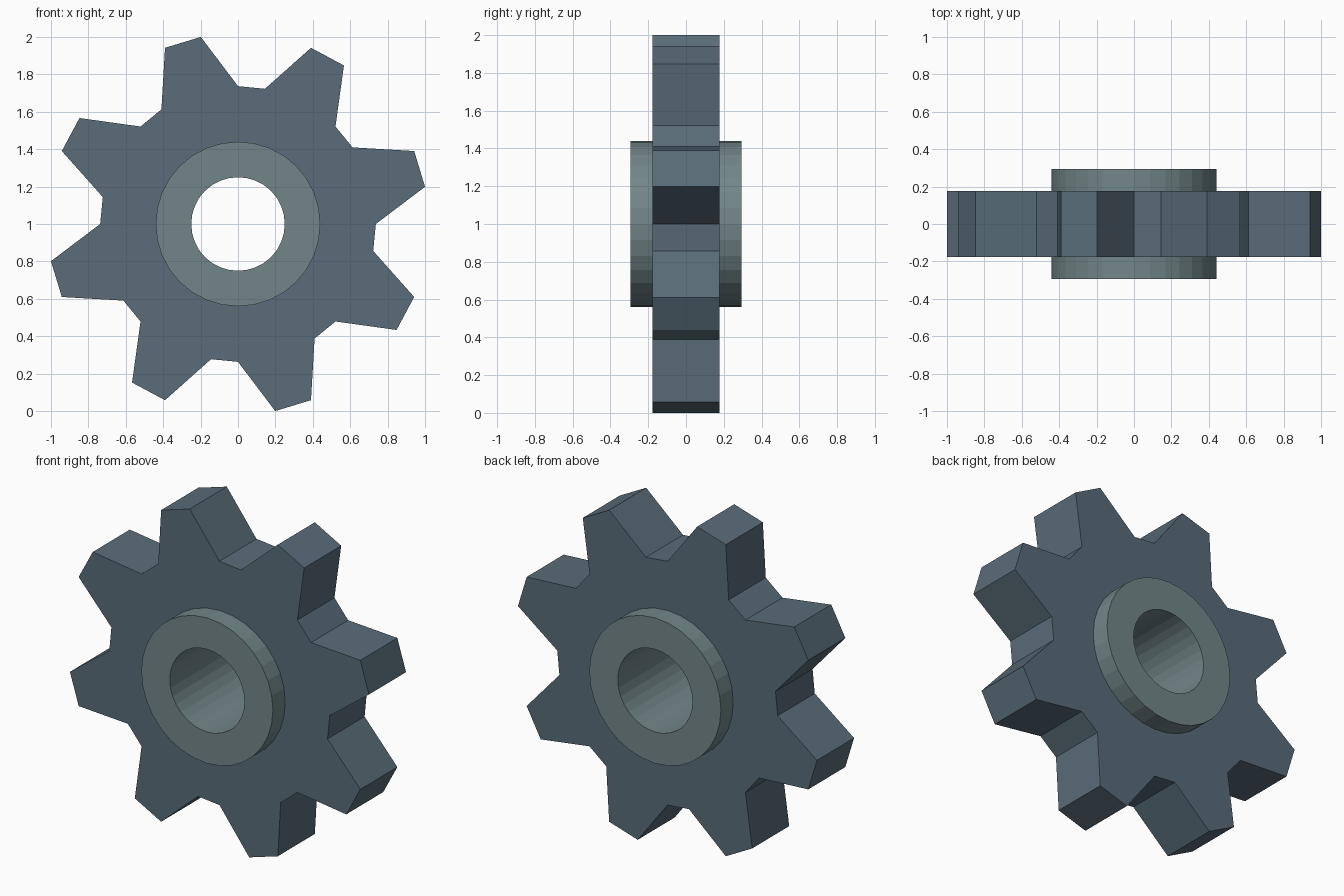
import bpy
import bmesh
from math import cos, sin, pi

if "Cube" in bpy.data.objects:
    bpy.data.objects.remove(bpy.data.objects["Cube"])

STEPS = 32          # sides of every ring; four steps per tooth
CENTRE_Z = 1.0


def material(name, colour):
    mat = bpy.data.materials.new(name)
    mat.diffuse_color = (*colour, 1)
    mat.use_nodes = True
    mat.node_tree.nodes["Principled BSDF"].inputs["Base Color"].default_value = mat.diffuse_color
    return mat


def ring(name, outer_radius, inner_radius, half_depth, mat):
    """Flat ring along y; outer_radius is a function of the step number."""
    bm = bmesh.new()

    def loop(radius, y):
        return [bm.verts.new((radius(i) * cos(2 * pi * i / STEPS), y,
                              radius(i) * sin(2 * pi * i / STEPS)))
                for i in range(STEPS)]

    def inner(i):
        return inner_radius

    loops = [loop(outer_radius, -half_depth), loop(outer_radius, half_depth),
             loop(inner, half_depth), loop(inner, -half_depth)]
    for k in range(4):
        a, b = loops[k], loops[(k + 1) % 4]
        for i in range(STEPS):
            j = (i + 1) % STEPS
            bm.faces.new((a[i], a[j], b[j], b[i]))
    bmesh.ops.recalc_face_normals(bm, faces=bm.faces[:])

    mesh = bpy.data.meshes.new(name)
    bm.to_mesh(mesh)
    bm.free()
    mesh.materials.append(mat)
    obj = bpy.data.objects.new(name, mesh)
    obj.location.z = CENTRE_Z
    bpy.context.collection.objects.link(obj)
    return obj


# Toothed wheel: eight teeth, each root, tip, tip, root
TIP, ROOT = 1 / cos(pi / 16), 0.737
tooth = (ROOT, TIP, TIP, ROOT)
ring("toothed_wheel", lambda i: tooth[i % 4], 0.42, 0.177,
     material("dark_steel", (0.10, 0.15, 0.19)))

# Hub sleeve with a through bore
ring("hub", lambda i: 0.44, 0.25, 0.295,
     material("light_steel", (0.17, 0.24, 0.25)))
